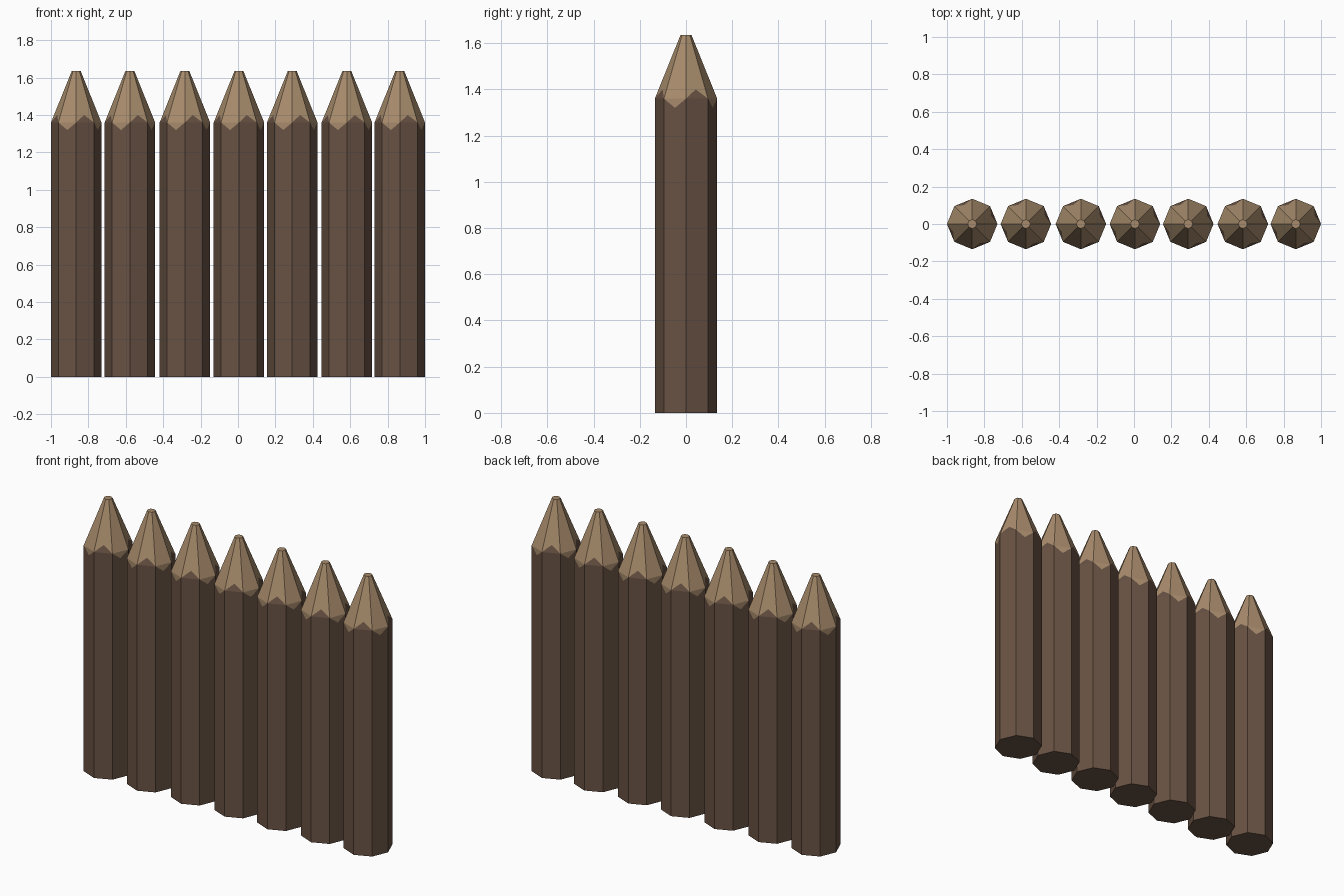
import bpy, bmesh
from math import cos, sin, pi
from mathutils import Vector

if "Cube" in bpy.data.objects:
    bpy.data.objects.remove(bpy.data.objects["Cube"])

SIDES, R, TIP_R = 8, 0.135, 0.024
SHOULDER, TOP, ZIGZAG = 1.36, 1.635, 0.04
CENTRES = [-0.865, -0.578, -0.284, 0.005, 0.29, 0.582, 0.865]


def material(name, color):
    m = bpy.data.materials.new(name)
    m.diffuse_color = (*color, 1)
    m.use_nodes = True
    m.node_tree.nodes["Principled BSDF"].inputs["Base Color"].default_value = m.diffuse_color
    return m


bark = material("bark", (0.138, 0.084, 0.056))
wood = material("cut_wood", (0.39, 0.26, 0.15))


def stake_mesh():
    bm = bmesh.new()

    def ring(r, z):
        return [bm.verts.new((r * cos(2 * pi * i / SIDES), r * sin(2 * pi * i / SIDES), z))
                for i in range(SIDES)]

    def face(verts, mat):
        bm.faces.new(verts).material_index = mat

    base, neck, tip = ring(R, 0), ring(R, SHOULDER), ring(TIP_R, TOP)
    face(base[::-1], 0)
    face(tip, 1)
    for i in range(SIDES):
        j = (i + 1) % SIDES
        edge = (neck[i].co + neck[j].co) / 2
        if i % 2 == 0:
            # bark point reaching up onto the sharpened cone
            t = ZIGZAG / (TOP - SHOULDER)
            mid = bm.verts.new(edge.lerp((tip[i].co + tip[j].co) / 2, t))
            face([base[i], base[j], neck[j], neck[i]], 0)
            face([neck[i], neck[j], mid], 0)
            face([neck[i], mid, neck[j], tip[j], tip[i]], 1)
        else:
            # cut wood point reaching down onto the shaft
            mid = bm.verts.new(edge - Vector((0, 0, ZIGZAG)))
            face([base[i], base[j], neck[j], mid, neck[i]], 0)
            face([neck[i], mid, neck[j]], 1)
            face([neck[i], neck[j], tip[j], tip[i]], 1)
    bm.normal_update()
    me = bpy.data.meshes.new("stake")
    bm.to_mesh(me)
    bm.free()
    me.materials.append(bark)
    me.materials.append(wood)
    return me


# row of sharpened stakes sharing one mesh
mesh = stake_mesh()
for n, x in enumerate(CENTRES, 1):
    stake = bpy.data.objects.new(f"stake_{n}", mesh)
    stake.location.x = x
    bpy.context.collection.objects.link(stake)
